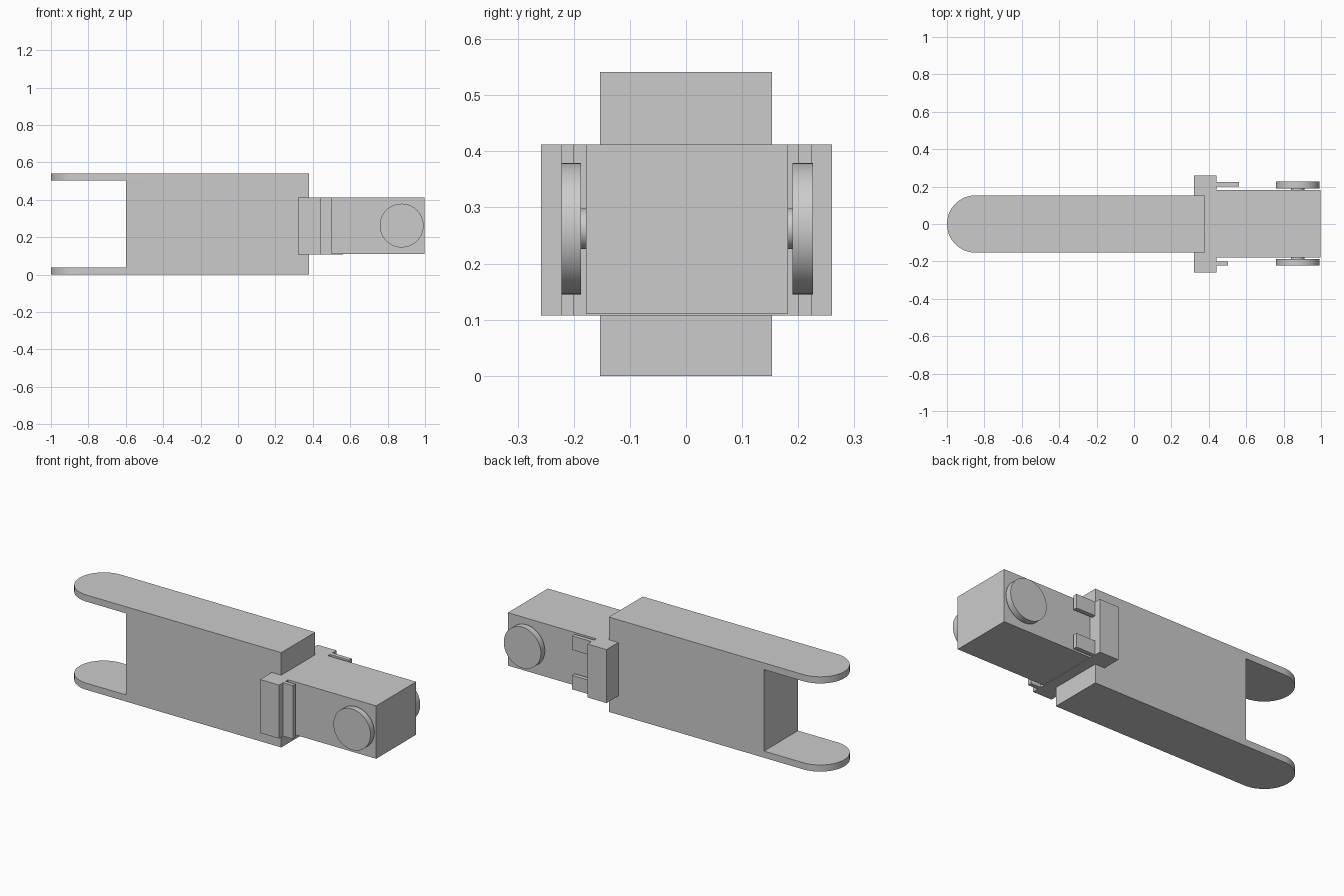
import bpy
import bmesh
import math
from mathutils import Matrix, Vector

default_cube = bpy.data.objects.get("Cube")
if default_cube:
    bpy.data.objects.remove(default_cube, do_unlink=True)

grey = bpy.data.materials.new("plain grey")
grey.use_nodes = True
colour = (0.6, 0.6, 0.6, 1)
grey.diffuse_color = colour
grey.node_tree.nodes["Principled BSDF"].inputs["Base Color"].default_value = colour


def finish(name, bm, smooth=False):
    bmesh.ops.recalc_face_normals(bm, faces=bm.faces)
    mesh = bpy.data.meshes.new(name)
    bm.to_mesh(mesh)
    bm.free()
    mesh.materials.append(grey)
    obj = bpy.data.objects.new(name, mesh)
    bpy.context.collection.objects.link(obj)
    if smooth:
        make_smooth(obj)
    return obj


def activate(obj):
    bpy.ops.object.select_all(action='DESELECT')
    obj.select_set(True)
    bpy.context.view_layer.objects.active = obj


def make_smooth(obj):
    activate(obj)
    bpy.ops.object.shade_smooth_by_angle(angle=math.radians(30))


def box(name, x, y, z):
    bm = bmesh.new()
    bmesh.ops.create_cube(bm, size=1)
    for v in bm.verts:
        v.co = Vector(r[0] + (c + 0.5) * (r[1] - r[0]) for r, c in zip((x, y, z), v.co))
    return finish(name, bm)


def disc(name, x, z, radius, y0, y1):
    bm = bmesh.new()
    turn = Matrix.Translation((x, (y0 + y1) / 2, z)) @ Matrix.Rotation(math.pi / 2, 4, 'X')
    bmesh.ops.create_cone(bm, cap_ends=True, segments=64, radius1=radius,
                          radius2=radius, depth=abs(y1 - y0), matrix=turn)
    return finish(name, bm, smooth=True)


def round_ended_body(name, x_tip, x_end, half_width, height):
    steps = 32
    bm = bmesh.new()
    outline = [(x_end, -half_width), (x_end, half_width)]
    for i in range(steps + 1):
        a = math.pi / 2 + math.pi * i / steps
        outline.append((x_tip + half_width + half_width * math.cos(a), half_width * math.sin(a)))
    base = bm.faces.new([bm.verts.new((x, y, 0)) for x, y in outline])
    top = bmesh.ops.extrude_face_region(bm, geom=[base])
    verts = [g for g in top["geom"] if isinstance(g, bmesh.types.BMVert)]
    bmesh.ops.translate(bm, verts=verts, vec=(0, 0, height))
    return finish(name, bm)


# Main body: round-ended bar with an open slot leaving two tongues
body = round_ended_body("body", -1, 0.38, 0.153, 0.541)
cutter = box("slot_cutter", (-1.2, -0.6), (-0.4, 0.4), (0.038, 0.503))
cutter.hide_render = True
slot = body.modifiers.new("slot", 'BOOLEAN')
slot.operation = 'DIFFERENCE'
slot.solver = 'EXACT'
slot.object = cutter
activate(body)
bpy.ops.object.modifier_apply(modifier=slot.name)
bpy.data.objects.remove(cutter, do_unlink=True)
make_smooth(body)

# Nose block and the collar it passes through
box("nose_block", (0.44, 0.997), (-0.178, 0.182), (0.11, 0.412))
box("collar", (0.32, 0.44), (-0.258, 0.26), (0.107, 0.412))

# Front rail and the pair of rear clips
box("front_rail", (0.43, 0.502), (-0.222, -0.2), (0.107, 0.412))
for name, z in (("lower", (0.107, 0.187)), ("upper", (0.332, 0.412))):
    box(name + "_rear_clip", (0.43, 0.562), (0.2, 0.224), z)

# Round side discs on short axles
for name, inner, face, rim in (("front", -0.17, -0.187, -0.222), ("rear", 0.17, 0.19, 0.226)):
    disc(name + "_axle", 0.875, 0.262, 0.036, inner, face)
    disc(name + "_disc", 0.875, 0.262, 0.117, face, rim)
